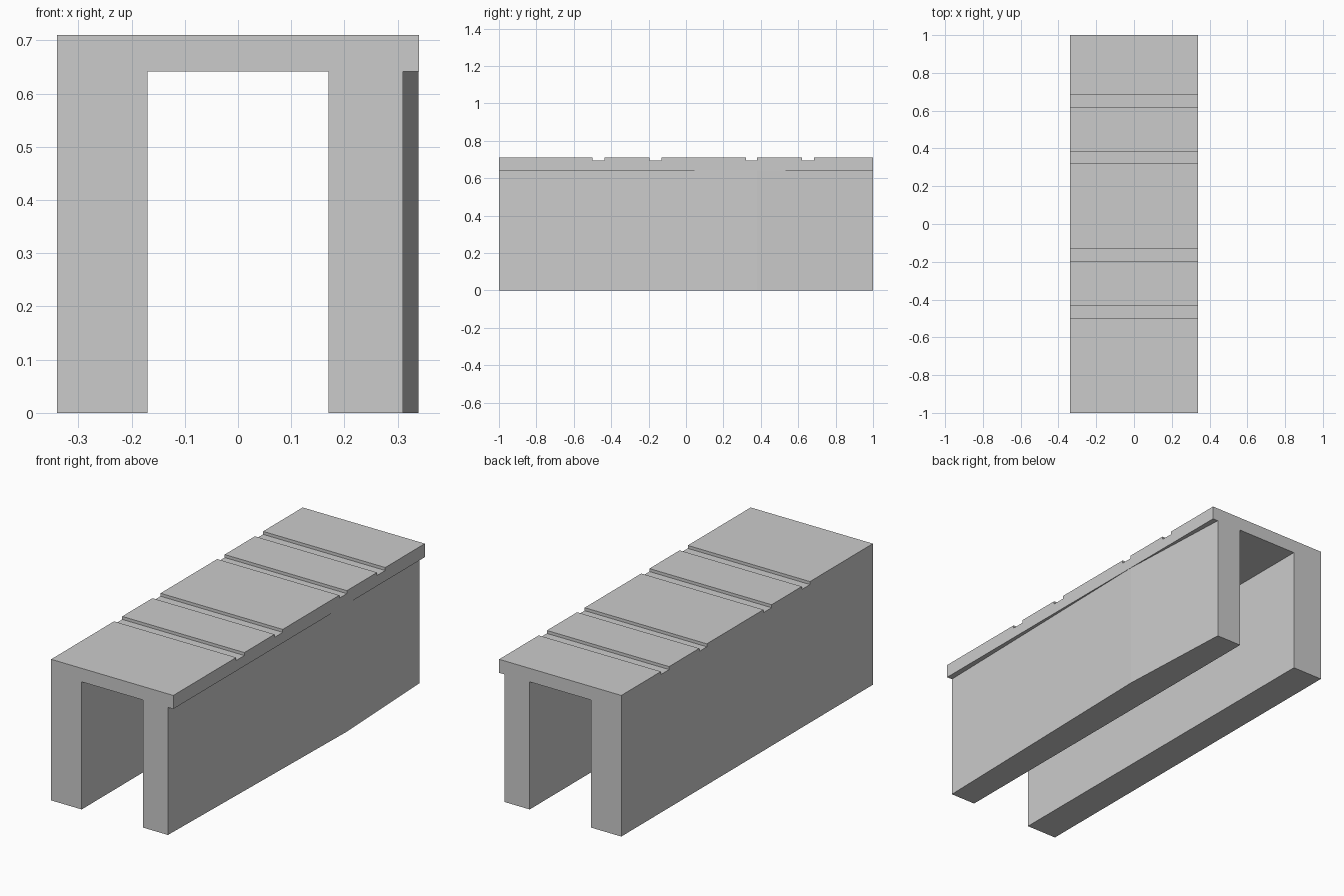
import bpy, bmesh
from mathutils import Vector

if "Cube" in bpy.data.objects:
    bpy.data.objects.remove(bpy.data.objects["Cube"])


def prism(name, base, offset):
    """Closed solid made by extruding a flat polygon along offset."""
    bm = bmesh.new()
    face = bm.faces.new([bm.verts.new(p) for p in base])
    ext = bmesh.ops.extrude_face_region(bm, geom=[face], use_keep_orig=True)
    moved = [g for g in ext["geom"] if isinstance(g, bmesh.types.BMVert)]
    bmesh.ops.translate(bm, verts=moved, vec=Vector(offset))
    bmesh.ops.recalc_face_normals(bm, faces=bm.faces)
    mesh = bpy.data.meshes.new(name)
    bm.to_mesh(mesh)
    bm.free()
    obj = bpy.data.objects.new(name, mesh)
    bpy.context.collection.objects.link(obj)
    return obj


def cut(target, cutter):
    """Subtract cutter from target, then remove the cutter."""
    cutter.hide_render = True
    mod = target.modifiers.new("cut", "BOOLEAN")
    mod.operation = "DIFFERENCE"
    mod.solver = "EXACT"
    mod.object = cutter
    bpy.context.view_layer.objects.active = target
    bpy.ops.object.modifier_apply(modifier=mod.name)
    bpy.data.objects.remove(cutter, do_unlink=True)


HALF_W, HALF_L, TOP = 0.34, 1.0, 0.71
UNDER = 0.642          # underside of the deck
GROOVE_Z = 0.695       # floor of the deck grooves

# Deck grooves are part of the side profile, extruded across the width
profile = [(-HALF_L, 0), (HALF_L, 0), (HALF_L, TOP)]
for y0, y1 in [(0.62, 0.685), (0.32, 0.38), (-0.195, -0.13), (-0.50, -0.435)]:
    profile += [(y1, TOP), (y1, GROOVE_Z), (y0, GROOVE_Z), (y0, TOP)]
profile.append((-HALF_L, TOP))
body = prism("channel_body", [(-HALF_W, y, z) for y, z in profile],
             (2 * HALF_W, 0, 0))

# Open channel between the two side walls
channel = prism("channel_cutter",
                [(-0.17, -1.1, -0.1), (0.17, -1.1, -0.1),
                 (0.17, -1.1, UNDER), (-0.17, -1.1, UNDER)], (0, 2.2, 0))
cut(body, channel)

# Right wall tapers in towards both ends, leaving the deck as a lip
wall = [(0.309, -1.05), (0.339, 0.38), (0.308, 1.05), (0.45, 1.05), (0.45, -1.05)]
lip = prism("lip_cutter", [(x, y, -0.1) for x, y in wall], (0, 0, UNDER + 0.1))
cut(body, lip)
